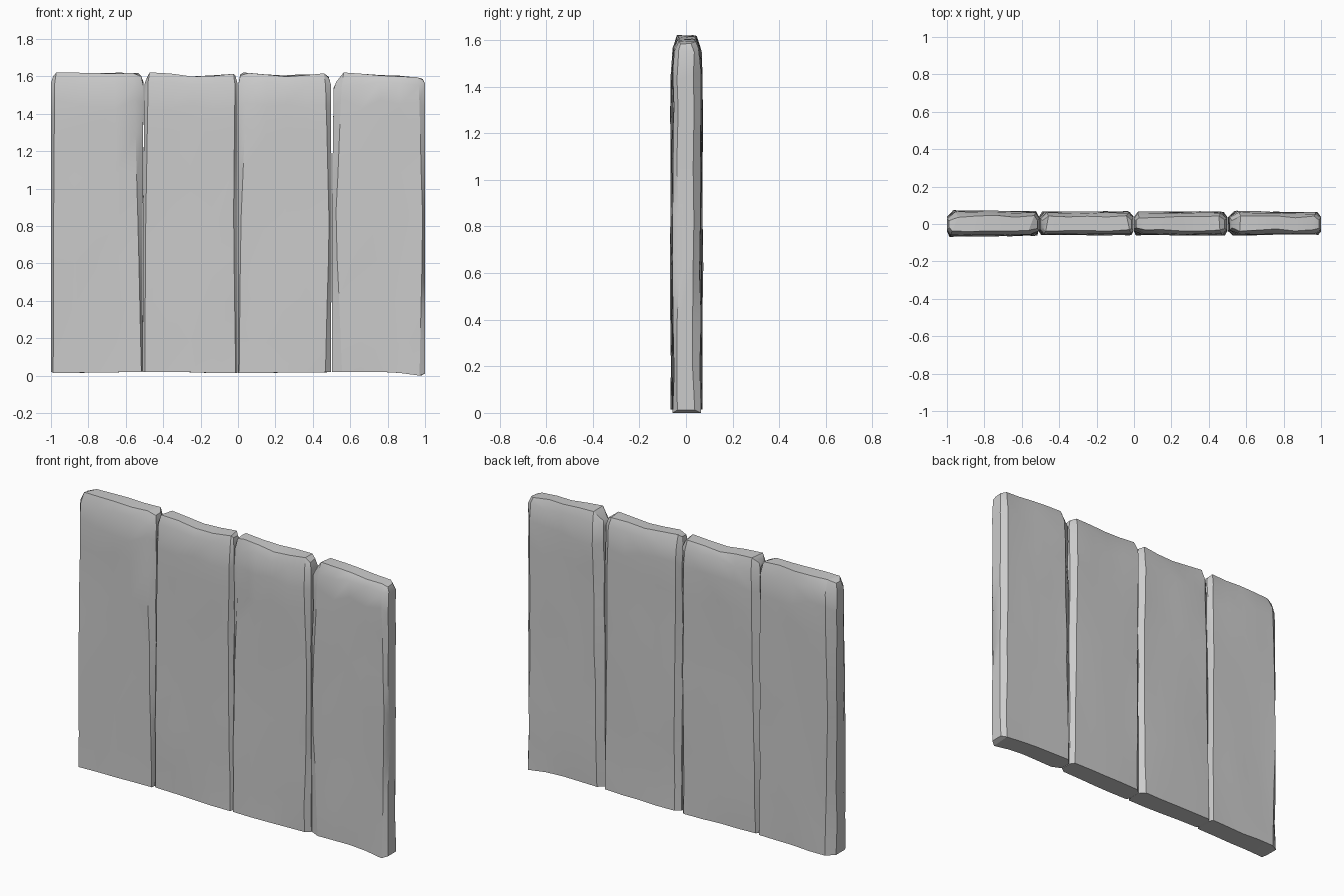
import bpy, bmesh, random

if "Cube" in bpy.data.objects:
    bpy.data.objects.remove(bpy.data.objects["Cube"])

LEVELS = [0.02, 0.18, 0.4, 0.62, 0.85, 1.08, 1.3, 1.45, 1.56]


def along(vals, t):
    """Blend bottom / middle / top values for height t in 0..1."""
    a, b, c = vals
    return a + (b - a) * t * 2 if t < 0.5 else b + (c - b) * (t * 2 - 1)


def slab(name, left, right, front, back, chamfers, top, bottom, seed):
    """Rough-hewn upright slab lofted from chamfered cross-sections.
    left/right: edge x at bottom, middle, top; front/back: face depth at left, right;
    chamfers: widths for front-left, front-right, back-left, back-right;
    top/bottom: profile heights across the width."""
    rng = random.Random(seed)
    n = len(top)
    bm = bmesh.new()
    rings = []
    # body rows, then the narrower worn top row
    for k in range(len(LEVELS) + 1):
        is_top = k == len(LEVELS)
        t = 1.0 if is_top else LEVELS[k] / 1.6
        x0, x1 = along(left, t), along(right, t)
        ring = []
        for sign, depth, cl, cr in ((-1, front, chamfers[0], chamfers[1]),
                                    (1, back, chamfers[2], chamfers[3])):
            a, b = x0 + along(cl, t), x1 - along(cr, t)
            xs = [x0] + [a + (b - a) * i / (n - 3) for i in range(n - 2)] + [x1]
            side = []
            for i, x in enumerate(xs):
                u = i / (n - 1)
                y = depth[0] + (depth[1] - depth[0]) * u
                y += rng.uniform(-0.005, 0.004)
                z = LEVELS[k] if not is_top else top[i]
                if i in (0, n - 1):
                    y = 0.034 + rng.uniform(-0.006, 0.006)
                if k == 0:
                    z = bottom[i]
                elif is_top:
                    y *= rng.uniform(0.5, 0.68)
                    x += 0.012 * (1 - 2 * u)
                    z -= rng.uniform(0, 0.008)
                elif k == len(LEVELS) - 1:
                    y *= 0.92
                    z = min(z, top[i] - 0.035) + rng.uniform(-0.015, 0.01)
                else:
                    z += rng.uniform(-0.03, 0.03)
                side.append(bm.verts.new((x, sign * y, z)))
            ring.append(side)
        rings.append(ring)
    # front, back and narrow side faces
    for lo, hi in zip(rings, rings[1:]):
        for s in (0, 1):
            for i in range(n - 1):
                bm.faces.new((lo[s][i], lo[s][i + 1], hi[s][i + 1], hi[s][i]))
        for i in (0, n - 1):
            bm.faces.new((lo[0][i], lo[1][i], hi[1][i], hi[0][i]))
    # top and bottom caps
    for f, b in (rings[0], rings[-1]):
        for i in range(n - 1):
            bm.faces.new((f[i], f[i + 1], b[i + 1], b[i]))
    bmesh.ops.recalc_face_normals(bm, faces=bm.faces)
    mesh = bpy.data.meshes.new(name)
    bm.to_mesh(mesh)
    bm.free()
    obj = bpy.data.objects.new(name, mesh)
    bpy.context.collection.objects.link(obj)
    bpy.ops.object.select_all(action='DESELECT')
    obj.select_set(True)
    bpy.context.view_layer.objects.active = obj
    bpy.ops.object.shade_smooth_by_angle(angle=0.5)


thin = (0.012, 0.014, 0.02)
mid = (0.015, 0.03, 0.035)

# four slabs side by side, left to right
slab("left_slab", (-1, -1, -1), (-0.51, -0.51, -0.505), (0.066, 0.06), (0.073, 0.064),
     (thin, (0.006, 0.025, 0.05), (0.05, 0.03, 0.05), thin),
     (1.605, 1.62, 1.622, 1.62, 1.622, 1.62, 1.605),
     (0.02, 0.015, 0.015, 0.016, 0.018, 0.02, 0.022), 1)
slab("inner_left_slab", (-0.51, -0.508, -0.5), (-0.002, -0.002, -0.002), (0.057, 0.057),
     (0.064, 0.065), (thin, (0.01, 0.022, 0.014), mid, (0.03, 0.02, 0.03)),
     (1.595, 1.622, 1.617, 1.605, 1.608, 1.617, 1.605),
     (0.018, 0.02, 0.018, 0.018, 0.014, 0.014, 0.015), 2)
slab("inner_right_slab", (0, 0, 0), (0.497, 0.5, 0.497), (0.058, 0.058), (0.065, 0.066),
     ((0.006, 0.015, 0.05), (0.03, 0.012, 0.03), (0.03, 0.03, 0.02), mid),
     (1.61, 1.622, 1.612, 1.606, 1.612, 1.617, 1.597),
     (0.014, 0.014, 0.014, 0.016, 0.016, 0.018, 0.018), 3)
slab("right_slab", (0.502, 0.502, 0.512), (1, 1, 1), (0.06, 0.053), (0.07, 0.06),
     ((0.055, 0.02, 0.045), (0.03, 0.012, 0.035), (0.03, 0.045, 0.05), (0.02, 0.03, 0.03)),
     (1.57, 1.622, 1.616, 1.612, 1.606, 1.6, 1.588),
     (0.018, 0.02, 0.02, 0.02, 0.014, 0.0, 0.012), 4)
